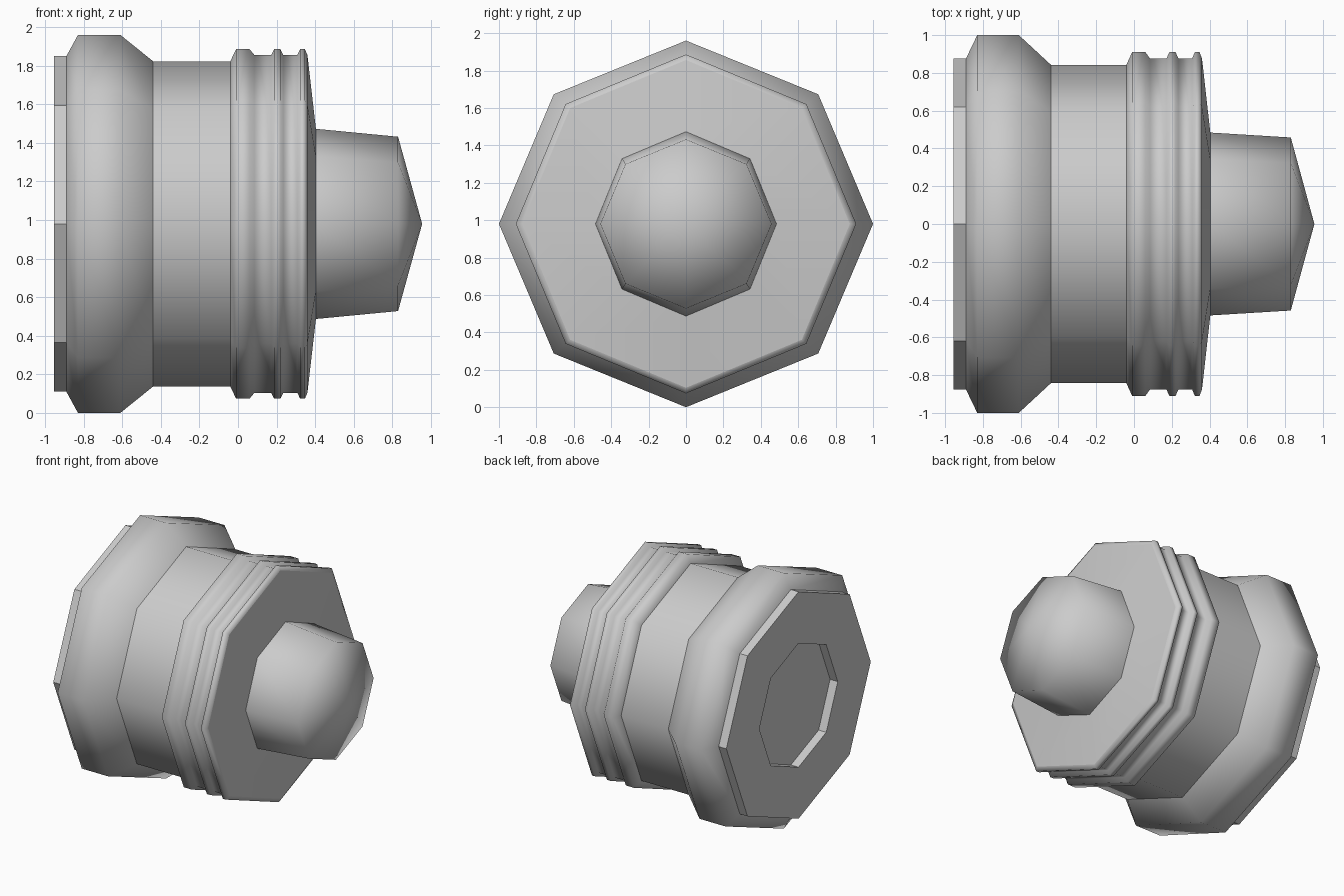
import bpy, bmesh, math

if "Cube" in bpy.data.objects:
    bpy.data.objects.remove(bpy.data.objects["Cube"])

SIDES = 8
CENTER_Z = 0.98


def lathe(name, profile, smooth_angle=None):
    """Eight-sided turning around the x axis; profile points are (x, y radius, z radius)."""
    bm = bmesh.new()
    rings = []
    for x, ry, rz in profile:
        if ry == 0:
            rings.append([bm.verts.new((x, 0, CENTER_Z))] * SIDES)
            continue
        ring = []
        for i in range(SIDES):
            a = 2 * math.pi * i / SIDES
            ring.append(bm.verts.new((x, ry * math.cos(a), CENTER_Z + rz * math.sin(a))))
        rings.append(ring)
    for a, b in zip(rings, rings[1:]):
        for i in range(SIDES):
            j = (i + 1) % SIDES
            quad = [a[i], a[j], b[j], b[i]]
            bm.faces.new(list(dict.fromkeys(quad)))
    mesh = bpy.data.meshes.new(name)
    bm.to_mesh(mesh)
    bm.free()
    obj = bpy.data.objects.new(name, mesh)
    bpy.context.collection.objects.link(obj)
    if smooth_angle:
        bpy.ops.object.select_all(action='DESELECT')
        obj.select_set(True)
        bpy.context.view_layer.objects.active = obj
        bpy.ops.object.shade_smooth_by_angle(angle=math.radians(smooth_angle))
    return obj


# Flat end cap with shallow octagonal recess
lathe("end_cap", [(-0.89, 0, 0), (-0.89, 0.475, 0.475), (-0.955, 0.475, 0.475),
                  (-0.955, 0.875, 0.87), (-0.89, 0.875, 0.87)])

# Wide rounded flange
lathe("flange", [(-0.89, 0.875, 0.87), (-0.83, 1.0, 0.98),
                 (-0.61, 1.0, 0.98), (-0.44, 0.843, 0.843)], 70)

# Straight barrel
lathe("barrel", [(-0.44, 0.843, 0.843), (-0.04, 0.843, 0.843)], 70)

# Raised bands: (start, end, crest start, crest end), joined by grooves
bands = [(-0.04, 0.085, -0.01, 0.06), (0.172, 0.235, 0.187, 0.22), (0.308, 0.36, 0.322, 0.347)]
profile = []
for start, end, crest_a, crest_b in bands:
    base = 0.843 if start < 0 else 0.876
    profile += [(start, base, base), (crest_a, 0.91, 0.906),
                (crest_b, 0.91, 0.906), (end, 0.876, 0.876)]
lathe("ridged_bands", profile, 75)

# Slightly conical front face
lathe("front_face", [(0.36, 0.876, 0.876), (0.404, 0.484, 0.493)], 30)

# Tapered nose with pointed tip
lathe("nose", [(0.404, 0.484, 0.493), (0.83, 0.458, 0.452), (0.955, 0, 0)], 80)
